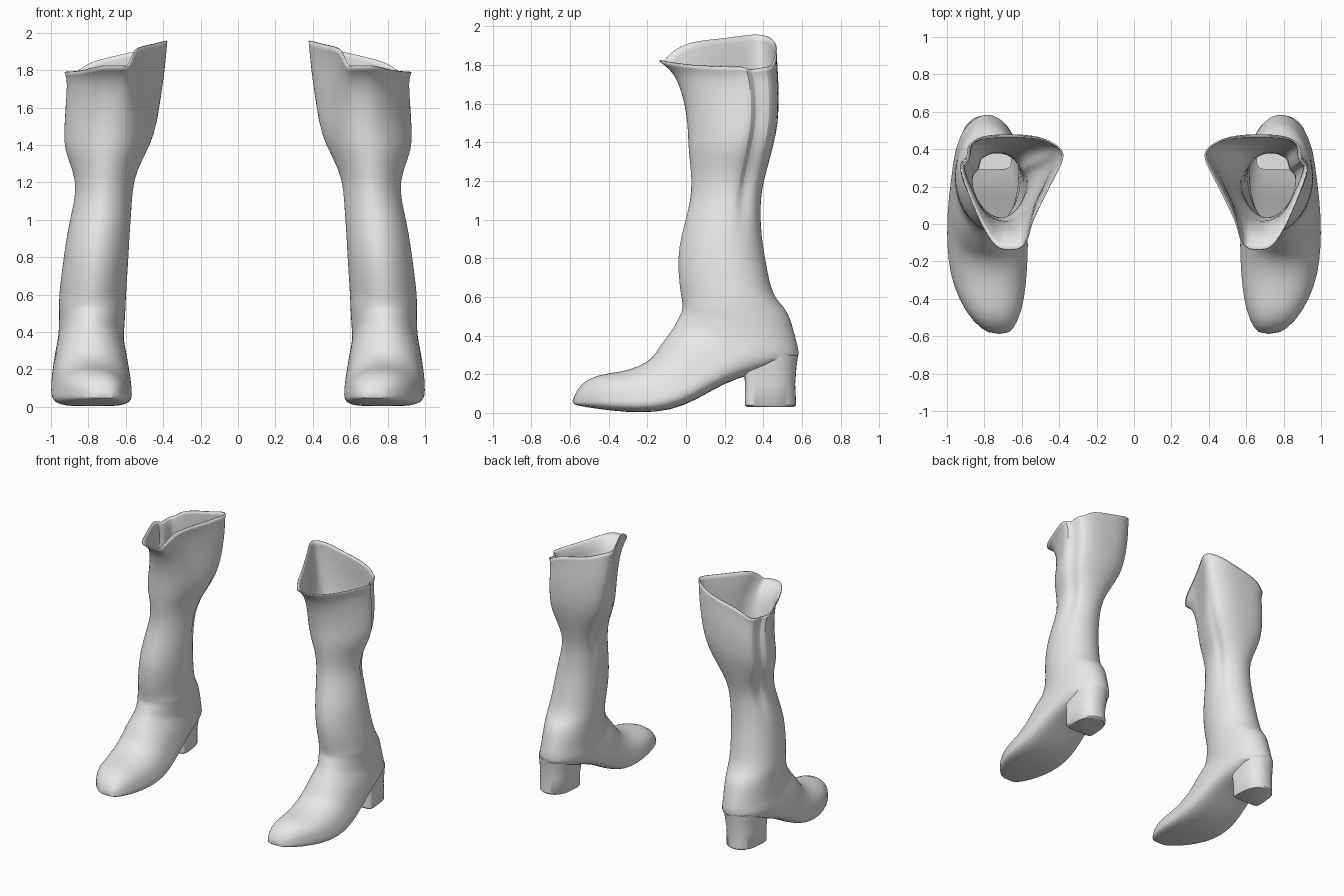
import bpy, bmesh, math

if "Cube" in bpy.data.objects:
    bpy.data.objects.remove(bpy.data.objects["Cube"], do_unlink=True)

SIDES = 36

leather = bpy.data.materials.new("light_grey_leather")
leather.use_nodes = True
GREY = (0.8, 0.8, 0.8, 1)
leather.diffuse_color = GREY
leather.node_tree.nodes["Principled BSDF"].inputs["Base Color"].default_value = GREY


def power(value, exponent):
    return math.copysign(abs(value) ** exponent, value)


def bump(value, centre, width):
    return math.exp(-((value - centre) / width) ** 2)


def section(front, back, left, right, egg=0.0, front_round=1.0, back_round=1.0):
    """Closed egg-shaped ring between a front and a back (y, z) point."""
    raw = []
    for i in range(SIDES):
        t = math.tau * i / SIDES
        r = front_round if math.cos(t) > 0 else back_round
        c, s = power(math.cos(t), r), power(math.sin(t), r)
        raw.append((c, s * (1 - egg * c)))
    widest = max(s for c, s in raw)
    ring = []
    for c, s in raw:
        f = (1 + c) / 2
        ring.append([(left + right) / 2 + (right - left) / 2 * s / widest,
                     back[0] + (front[0] - back[0]) * f,
                     back[1] + (front[1] - back[1]) * f])
    return ring


def loft(name, rings, cap_end):
    bm = bmesh.new()
    rows = [[bm.verts.new(p) for p in ring] for ring in rings]
    for a, b in zip(rows, rows[1:]):
        for i in range(SIDES):
            j = (i + 1) % SIDES
            bm.faces.new((a[i], a[j], b[j], b[i]))
    bm.faces.new(rows[0])
    if cap_end:
        bm.faces.new(rows[-1])
    bmesh.ops.recalc_face_normals(bm, faces=bm.faces)
    mesh = bpy.data.meshes.new(name)
    bm.to_mesh(mesh)
    bm.free()
    mesh.materials.append(leather)
    obj = bpy.data.objects.new(name, mesh)
    bpy.context.collection.objects.link(obj)
    return obj


def finish(obj, angle):
    bpy.ops.object.select_all(action="DESELECT")
    obj.select_set(True)
    bpy.context.view_layer.objects.active = obj
    bpy.ops.object.shade_smooth_by_angle(angle=math.radians(angle))


# Foot sections: instep y, z; sole y, z; inner and outer x
FOOT = [
    (-0.58, 0.08, -0.597, 0.045, 0.67, 0.77),
    (-0.55, 0.15, -0.52, 0.03, 0.62, 0.86),
    (-0.46, 0.2, -0.38, 0.01, 0.585, 0.94),
    (-0.34, 0.21, -0.24, 0.0, 0.572, 0.985),
    (-0.24, 0.24, -0.08, 0.01, 0.565, 1.0),
    (-0.17, 0.285, 0.06, 0.07, 0.57, 1.0),
    (-0.14, 0.34, 0.19, 0.15, 0.58, 0.993),
    (-0.1, 0.39, 0.33, 0.2, 0.592, 0.983),
    (-0.06, 0.45, 0.575, 0.26, 0.61, 0.965),
    (-0.05, 0.47, 0.592, 0.3, 0.61, 0.96),
    (-0.03, 0.51, 0.565, 0.4, 0.605, 0.957),
    (-0.02, 0.53, 0.54, 0.49, 0.602, 0.957),
    (-0.018, 0.55, 0.515, 0.54, 0.6, 0.958),
]
# Shaft sections: z; front and back y; inner and outer x
SHAFT = [
    (0.59, -0.022, 0.465, 0.598, 0.957),
    (0.66, -0.035, 0.435, 0.595, 0.95),
    (0.8, -0.045, 0.41, 0.585, 0.932),
    (0.92, -0.025, 0.39, 0.58, 0.915),
    (1.04, 0.01, 0.385, 0.57, 0.89),
    (1.15, 0.03, 0.39, 0.565, 0.865),
    (1.26, 0.025, 0.42, 0.54, 0.88),
    (1.38, 0.01, 0.455, 0.46, 0.935),
    (1.48, 0.01, 0.478, 0.425, 0.935),
    (1.6, -0.01, 0.482, 0.41, 0.93),
    (1.69, -0.04, 0.477, 0.4, 0.925),
    (1.75, -0.08, 0.472, 0.395, 0.925),
    (1.79, -0.14, 0.472, 0.39, 0.94),
]


def shaft_ring(z, front, back, left, right):
    rise = min(max((z - 1.15) / 0.64, 0), 1)
    ring = section((front, z), (back, z), left, right, 0.12 + 0.43 * rise,
                   1 - 0.45 * rise ** 2, 1 - 0.35 * rise)
    mid_x, mid_y = (left + right) / 2, (front + back) / 2
    outer_depth = 0.18 * min(max((z - 0.95) / 0.2, 0), 1)
    inner_depth = 0.14 * bump(z, 1.25, 0.25)
    for i, p in enumerate(ring):
        t = math.tau * i / SIDES
        c, s = math.cos(t), math.sin(t)
        # Vertical folds behind the outer and inner sides
        pull = (outer_depth * bump(t, 2.15, 0.16)
                + inner_depth * bump(t, math.tau - 2.1, 0.16))
        p[0] += (mid_x - p[0]) * pull
        p[1] += (mid_y - p[1]) * pull
        # Inner side is hollowed in front of the sharper inner back corner
        p[0] += 0.035 * rise * bump(t, math.tau - 1.35, 0.4)
        p[0] -= 0.02 * rise * (bump(t, 2.55, 0.3) + bump(t, math.tau - 2.2, 0.3))
        # Rim climbs towards the inner back corner
        climb = 0.17 * max(0, -0.85 * s - 0.5 * c) + 0.03 * max(0, c)
        p[2] += climb * rise ** 2 - 0.1 * pull * rise ** 6
    return ring


# Foot and shaft as one hollow shell
rings = []
for n, (y1, z1, y2, z2, left, right) in enumerate(FOOT):
    heel = min(max((n - 6) / 3, 0), 1)
    rings.append(section((y1, z1), (y2, z2), left, right, 0.2 - 0.22 * heel,
                         0.85 + 0.15 * heel, 0.5 + 0.5 * heel))
rings += [shaft_ring(*row) for row in SHAFT]
boot = loft("boot_upper", rings, False)
smooth = boot.modifiers.new("smooth", "SUBSURF")
smooth.levels = smooth.render_levels = 1
shell = boot.modifiers.new("leather_thickness", "SOLIDIFY")
shell.thickness = 0.008
shell.offset = -1

# Block heel, flat in front, rounded behind and flush with the upper
HEEL = [(0.03, 0.315, 0.56, 0.69, 0.915), (0.04, 0.305, 0.57, 0.682, 0.925),
        (0.15, 0.305, 0.565, 0.68, 0.925), (0.24, 0.3, 0.572, 0.665, 0.93),
        (0.3, 0.29, 0.58, 0.655, 0.935)]
heel = loft("boot_heel", [section((f, z), (b, z), l, r, -0.1, 0.3, 0.88)
                          for z, f, b, l, r in HEEL], True)

# Matching right boot
for obj in (boot, heel):
    obj.name = "left_" + obj.name
    finish(obj, 45)
    mirror = obj.modifiers.new("right_side", "MIRROR")
    mirror.use_mirror_merge = False
